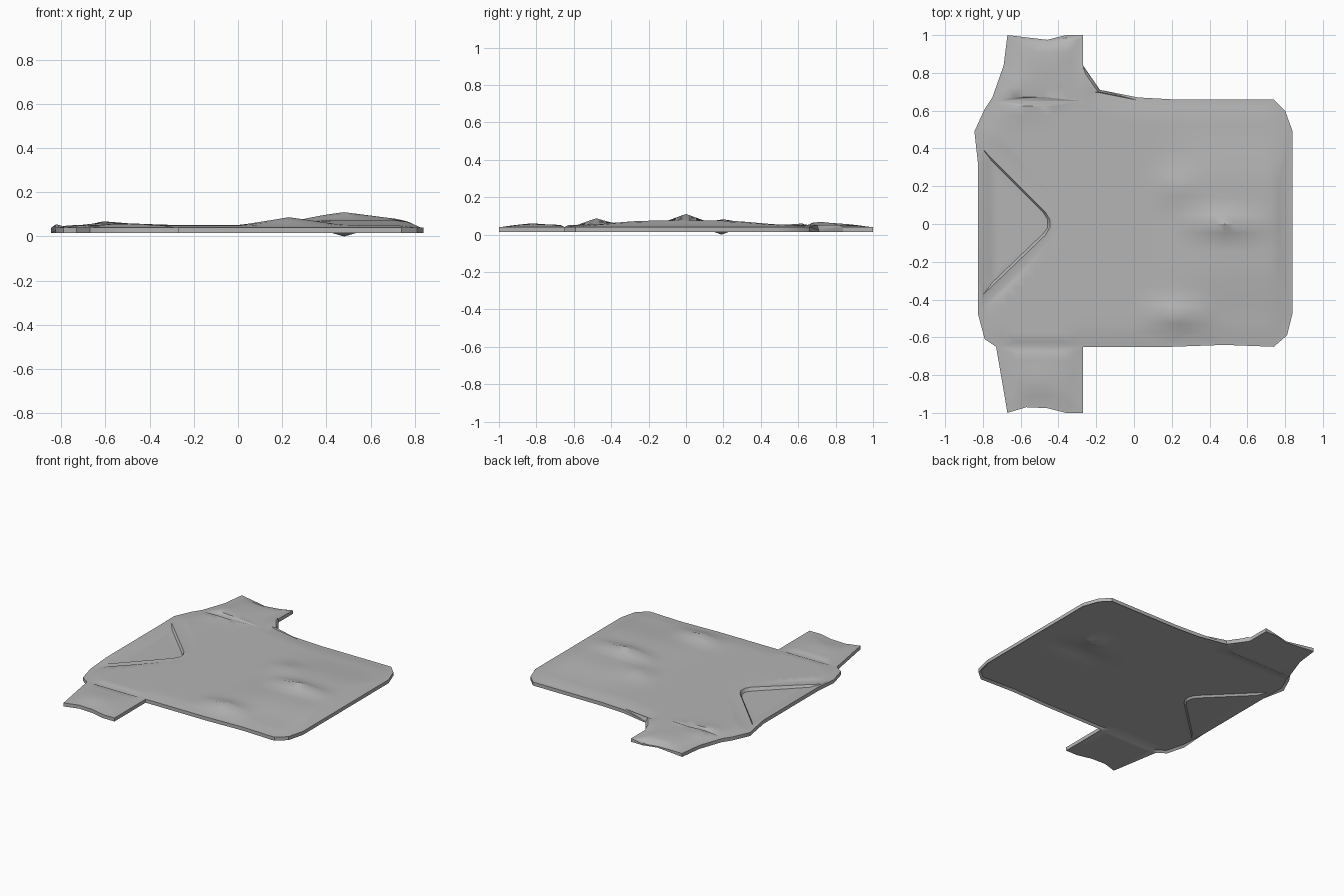
import bpy
import bmesh
from mathutils import Vector
from mathutils.geometry import delaunay_2d_cdt, intersect_point_line

if "Cube" in bpy.data.objects:
    bpy.data.objects.remove(bpy.data.objects["Cube"], do_unlink=True)

# Fabric colour
fabric = bpy.data.materials.new("grey_fabric")
fabric.use_nodes = True
grey = (0.46, 0.46, 0.46, 1)
fabric.diffuse_color = grey
fabric.node_tree.nodes["Principled BSDF"].inputs["Base Color"].default_value = grey

# Shirt outline: left sleeve, shoulders, right sleeve, hem
OUTLINE = [(-.67, 1), (-.69, .84), (-.75, .67), (-.79, .61), (-.845, .49), (-.825, .31),
           (-.825, -.3), (-.825, -.48), (-.79, -.61), (-.73, -.65), (-.67, -1),
           (-.57, -.97), (-.46, -.975), (-.36, -1), (-.27, -1), (-.27, -.65),
           (.2, -.65), (.48, -.64), (.74, -.65), (.81, -.59), (.84, -.47),
           (.84, .49), (.8, .6), (.74, .66), (.2, .66), (.02, .67), (-.18, .71),
           (-.27, .84), (-.27, 1), (-.36, 1), (-.46, .975)]
# Neck opening: recessed floor, top of its wall, and seam of the collar band
FLOOR = [(-.75, .33), (-.48, .06), (-.458, .025), (-.458, -.02), (-.48, -.05), (-.75, -.31)]
RIM = [(-.8, .395), (-.47, .065), (-.446, .025), (-.446, -.02), (-.47, -.06), (-.8, -.375)]
SEAM = [(-.8, .44), (-.45, .09), (-.42, .03), (-.42, -.03), (-.45, -.09), (-.8, -.43)]
# Curled cuff of the left sleeve, tucked armpit and sleeve seams
CUFF = [(-.66, .997), (-.57, .957), (-.465, .94), (-.36, .957), (-.28, .991)]
TUCK = [(-.265, .82), (-.225, .695), (-.185, .7)]
SLEEVE_SEAMS = [[(-.73, s * .65), (-.27, s * .65)] for s in (-1, 1)]
# Fold lines on the body: x, y, half length, half width, height
FOLDS = [(.48, 0, .28, .1, .036), (.23, -.48, .22, .11, .034), (.23, .2, .17, .14, .02),
         (-.6, .72, .2, .2, .016), (-.5, -.82, .2, .12, .008)]


def line_distance(p, path, closed=False):
    best = 9
    for a, b in zip(path, path[1:] + path[:1] if closed else path[1:]):
        a, b = Vector(a), Vector(b)
        q, t = intersect_point_line(p, a, b)
        q = a.lerp(b, min(1, max(0, t)))
        best = min(best, (Vector(p) - q.to_2d()).length)
    return best


def inside(p, path):
    odd = False
    for (x1, y1), (x2, y2) in zip(path, path[1:] + path[:1]):
        if (y1 > p[1]) != (y2 > p[1]) and p[0] < x1 + (p[1] - y1) * (x2 - x1) / (y2 - y1):
            odd = not odd
    return odd


def inset(path, width):
    loop = []
    for i, p in enumerate(path):
        p = Vector(p)
        a = (p - Vector(path[i - 1])).normalized()
        b = (Vector(path[(i + 1) % len(path)]) - p).normalized()
        side = Vector((-a.y - b.y, a.x + b.x)).normalized()
        loop.append(p + side * width / max(.5, side.dot(Vector((-a.y, a.x)))))
    return loop


def ease(t):
    t = min(1, max(0, t))
    return t * t * (3 - 2 * t)


def tent(p, x, y, length, width):
    return max(0, 1 - abs(p[0] - x) / length) * max(0, 1 - abs(p[1] - y) / width)


def in_neck(p):
    return inside(p, FLOOR) or line_distance(p, FLOOR, True) < .002


def back_collar(p):
    return p[0] < -.76 and -.32 < p[1] < .34


def top_height(p):
    if in_neck(p):
        return .03
    if back_collar(p):
        return .03 + .024 * ease((-.75 - p[0]) / .07)
    if p[1] > .93 and (inside(p, CUFF + [(-.27, 1.1), (-.67, 1.1)])
                       and line_distance(p, CUFF) > .004):
        return .024
    edge = line_distance(p, OUTLINE, True)
    if edge < .002 and (p - Vector((-.18, .71))).length < .02:
        return .024
    rise = ease(edge / .1)
    z = .04 + .012 * rise
    z += .022 * rise * ease((p[0] - .05) / .4) * ease((.56 - abs(p[1])) / .36)
    z += rise * sum(f[4] * tent(p, *f[:4]) for f in FOLDS)
    if line_distance(p, SEAM) < .004:
        z -= .003
    if line_distance(p, TUCK) < .003:
        z = .052
    return z


def bottom_height(p):
    if in_neck(p):
        return .015
    if back_collar(p):
        return .015 + .012 * ease((-.75 - p[0]) / .07)
    sleeve = p[0] < -.2 and abs(p[1]) > .645
    if sleeve or line_distance(p, OUTLINE, True) < .008:
        return .015
    # Hollow underside of the body with one sagging crease
    return .028 + .02 * tent(p, *FOLDS[0][:4]) - .028 * tent(p, .48, .19, .1, .08)


# Lay out the flat pattern with all seams built in
LINES = [(OUTLINE, True), (inset(OUTLINE, .015), True), (FLOOR, True), (RIM, False),
         (SEAM, False), (CUFF, False), (TUCK, False)]
LINES += [(seam, False) for seam in SLEEVE_SEAMS]
points, edges = [], []
for path, closed in LINES:
    start, n = len(points), len(path)
    points += [Vector(p) for p in path]
    edges += [(start + i, start + (i + 1) % n) for i in range(n if closed else n - 1)]
CRESTS = [Vector(f[:2]) for f in FOLDS] + [Vector((.48, .19))]
points += CRESTS
STEP = .048
for i in range(-18, 19):
    for j in range(-21, 22):
        p = Vector((i * STEP, j * STEP))
        gap = min(line_distance(p, path, closed) for path, closed in LINES)
        gap = min([gap] + [(p - c).length for c in CRESTS])
        if inside(p, OUTLINE) and gap > .018:
            points.append(p)
flat, _, tris, *_ = delaunay_2d_cdt(points, edges, [], 1, .0005)
tris = [t for t in tris if inside(sum((flat[i] for i in t), Vector((0, 0))) / len(t), OUTLINE)]

# Raise the front and back cloth, then close the border between them
bm = bmesh.new()
top = [bm.verts.new((p.x, p.y, top_height(p))) for p in flat]
low = [bm.verts.new((p.x, p.y, bottom_height(p))) for p in flat]
border = {}
for t in tris:
    bm.faces.new([top[i] for i in t])
    bm.faces.new([low[i] for i in reversed(t)])
    for a, b in zip(t, t[1:] + t[:1]):
        if (b, a) in border:
            del border[b, a]
        else:
            border[a, b] = True
for a, b in border:
    bm.faces.new((top[b], top[a], low[a], low[b]))
bmesh.ops.delete(bm, geom=[v for v in bm.verts if not v.link_faces], context='VERTS')
bmesh.ops.recalc_face_normals(bm, faces=bm.faces)
mesh = bpy.data.meshes.new("flat_shirt")
bm.to_mesh(mesh)
bm.free()
mesh.materials.append(fabric)
shirt = bpy.data.objects.new("flat_shirt", mesh)
bpy.context.collection.objects.link(shirt)
bpy.ops.object.select_all(action='DESELECT')
shirt.select_set(True)
bpy.context.view_layer.objects.active = shirt
bpy.ops.object.shade_smooth_by_angle(angle=.6)
